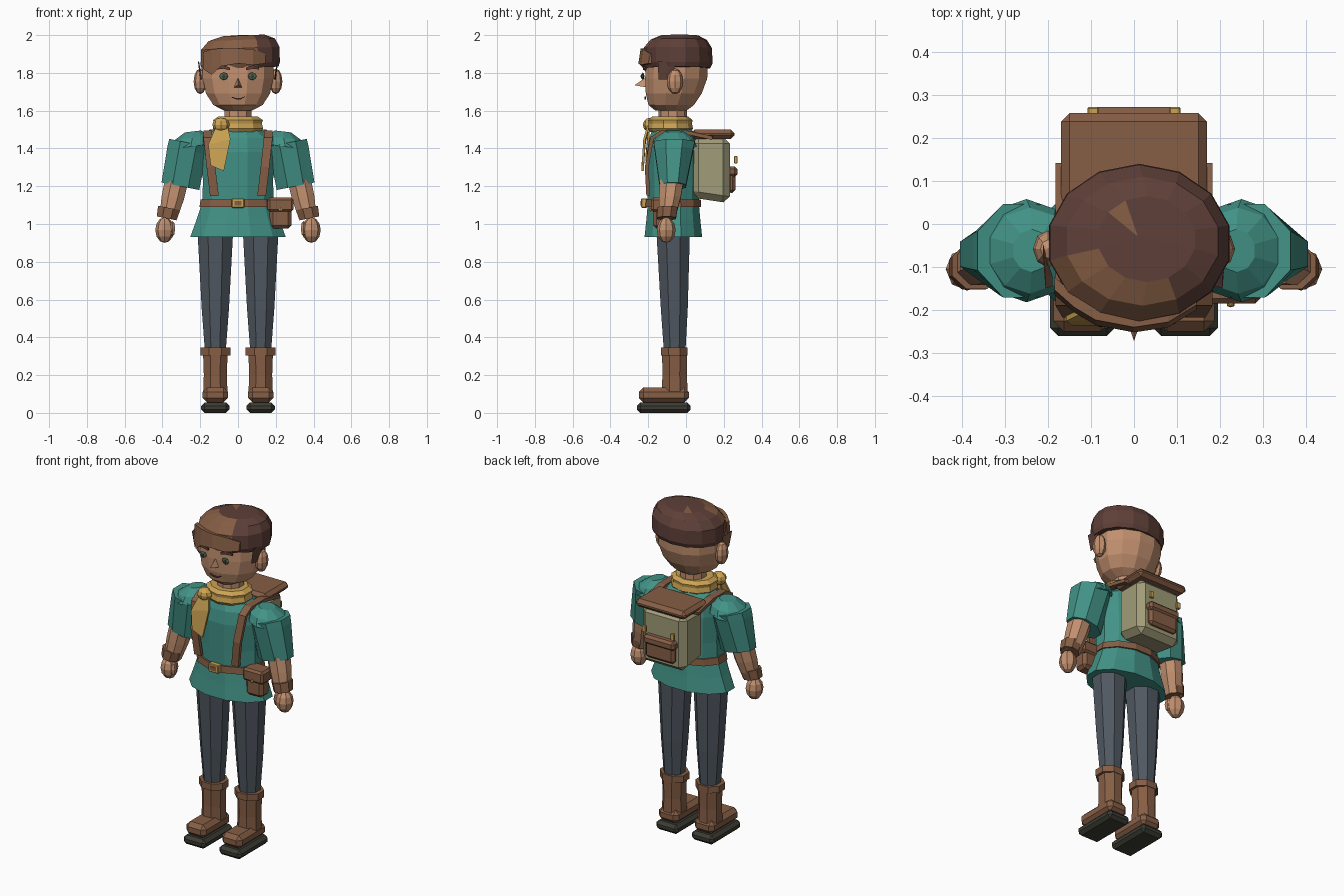
import bpy, bmesh, math
from mathutils import Vector

if "Cube" in bpy.data.objects:
    bpy.data.objects.remove(bpy.data.objects["Cube"])


def mat(name, r, g, b):
    m = bpy.data.materials.new(name)
    lin = lambda c: (c / 255 / 12.92) if c < 10 else ((c / 255 + 0.055) / 1.055) ** 2.4
    m.diffuse_color = (lin(r), lin(g), lin(b), 1)
    m.use_nodes = True
    m.node_tree.nodes["Principled BSDF"].inputs["Base Color"].default_value = m.diffuse_color
    return m


TEAL = mat("teal cloth", 66, 146, 134)
SKIN = mat("skin", 194, 144, 111)
LEATHER = mat("brown leather", 134, 94, 69)
HAIR = mat("dark hair", 94, 63, 56)
PANTS = mat("slate trousers", 80, 88, 97)
SOLE = mat("dark sole", 60, 60, 52)
GOLD = mat("mustard", 204, 164, 84)
KHAKI = mat("khaki canvas", 160, 156, 120)
EYE = mat("eye green", 74, 98, 80)


def finish(name, bm, *mats):
    bmesh.ops.recalc_face_normals(bm, faces=bm.faces)
    me = bpy.data.meshes.new(name)
    bm.to_mesh(me)
    bm.free()
    for m in mats:
        me.materials.append(m)
    ob = bpy.data.objects.new(name, me)
    bpy.context.collection.objects.link(ob)
    return ob


def loft(name, rings, n, m, tilt=0.0):
    """Stack of elliptical rings (x, y, z, rx, ry), bridged and capped."""
    bm = bmesh.new()
    loops = []
    for x, y, z, rx, ry in rings:
        loop = []
        for i in range(n):
            a = 2 * math.pi * (i + 0.5) / n
            dx = rx * math.cos(a)
            loop.append(bm.verts.new((x + dx, y + ry * math.sin(a), z + tilt * dx)))
        loops.append(loop)
    for lo, hi in zip(loops, loops[1:]):
        for i in range(n):
            j = (i + 1) % n
            bm.faces.new((lo[i], lo[j], hi[j], hi[i]))
    bm.faces.new(loops[0])
    bm.faces.new(loops[-1])
    return finish(name, bm, m)


def box(name, x, y, z, m, bevel=0.0):
    """Box from (min, max) ranges with chamfered edges."""
    bm = bmesh.new()
    bmesh.ops.create_cube(bm, size=1)
    for v in bm.verts:
        v.co = [(a + b) / 2 + c * (b - a) for (a, b), c in zip((x, y, z), v.co)]
    if bevel:
        bmesh.ops.bevel(bm, geom=bm.edges[:], offset=bevel, segments=1, affect='EDGES')
    return finish(name, bm, m)


def ball(name, c, r, m, u=8, v=6):
    bm = bmesh.new()
    bmesh.ops.create_uvsphere(bm, u_segments=u, v_segments=v, radius=1)
    for p in bm.verts:
        p.co = [c[i] + p.co[i] * r[i] for i in range(3)]
    return finish(name, bm, m)


def strap(name, path, width, thick, m):
    """Flat band following a path in depth and height, wide along x."""
    bm = bmesh.new()
    pts = [Vector(p) for p in path]
    rows = []
    for i, p in enumerate(pts):
        d = pts[min(i + 1, len(pts) - 1)] - pts[max(i - 1, 0)]
        nrm = Vector((0, -d.z, d.y)).normalized() * thick / 2
        w = Vector((width / 2, 0, 0))
        rows.append([bm.verts.new(p + o) for o in (w + nrm, nrm - w, -w - nrm, w - nrm)])
    for a, b in zip(rows, rows[1:]):
        for i in range(4):
            bm.faces.new((a[i], a[(i + 1) % 4], b[(i + 1) % 4], b[i]))
    bm.faces.new(rows[0])
    bm.faces.new(rows[-1])
    return finish(name, bm, m)


def sheet(name, upper, lower, thick, m):
    """Thin sheet between two polylines, thickened towards the back."""
    bm = bmesh.new()
    fr = [[bm.verts.new(p) for p in row] for row in (upper, lower)]
    bk = [[bm.verts.new((p[0], p[1] + thick, p[2])) for p in row] for row in (upper, lower)]
    n = len(upper)
    for i in range(n - 1):
        for a, b in ((fr[0], fr[1]), (bk[0], bk[1]), (fr[0], bk[0]), (fr[1], bk[1])):
            bm.faces.new((a[i], a[i + 1], b[i + 1], b[i]))
    for i in (0, n - 1):
        bm.faces.new((fr[0][i], fr[1][i], bk[1][i], bk[0][i]))
    return finish(name, bm, m)


# Legs, boots, arms and other paired parts
for s, side in ((-1, "left"), (1, "right")):
    X = 0.12 * s
    box(f"{side}_sole", (X - .075, X + .075), (-.26, .025), (0, .055), SOLE, .018)
    box(f"{side}_boot_foot", (X - .067, X + .067), (-.25, .015), (.055, .135), LEATHER, .024)
    loft(f"{side}_boot_shaft", [(X, -.06, .1, .07, .075), (X, -.06, .2, .066, .07),
                                (X, -.06, .31, .07, .072)], 8, LEATHER)
    loft(f"{side}_boot_cuff", [(X, -.062, .305, .086, .077), (X, -.062, .345, .086, .077)], 8, LEATHER)
    loft(f"{side}_trouser_leg", [(X, -.06, .33, .06, .062), (X, -.062, .55, .078, .077),
                                 (X, -.068, .96, .102, .096)], 8, PANTS)
    # Sleeve with domed shoulder, tilted hem
    loft(f"{side}_sleeve", [(.305 * s, -.07, 1.2, .108, .075), (.27 * s, -.064, 1.39, .112, .11),
                            (.262 * s, -.062, 1.43, .11, .118)], 8, TEAL, .2 * s)
    loft(f"{side}_shoulder", [(.25 * s, -.062, 1.41, .112, .12), (.242 * s, -.062, 1.455, .098, .1),
                              (.238 * s, -.062, 1.49, .045, .05)], 10, TEAL, -.12 * s)
    loft(f"{side}_forearm", [(.37 * s, -.1, 1.03, .05, .046), (.345 * s, -.085, 1.14, .064, .062),
                             (.325 * s, -.075, 1.23, .066, .068)], 8, SKIN, .15 * s)
    loft(f"{side}_bracer", [(.378 * s, -.103, 1.03, .056, .054), (.366 * s, -.098, 1.085, .062, .058)],
         8, LEATHER, .2 * s)
    ball(f"{side}_hand", (.388 * s, -.105, .968), (.05, .05, .068), SKIN)
    ball(f"{side}_thumb", (.348 * s, -.122, .975), (.018, .022, .042), SKIN, 6, 4)
    # Ears, eyes and brows
    ball(f"{side}_ear", (.2 * s, -.058, 1.755), (.035, .043, .068), SKIN)
    ball(f"{side}_eye", (.076 * s, -.228, 1.782), (.024, .008, .02), EYE, 8, 4)
    ball(f"{side}_pupil", (.076 * s, -.236, 1.782), (.01, .004, .012), SOLE, 6, 4)
    xs = [.043 * s, .078 * s, .11 * s]
    sheet(f"{side}_eyebrow", [(x, y, z) for x, y, z in zip(xs, (-.228, -.228, -.215), (1.828, 1.84, 1.83))],
          [(x, y, z) for x, y, z in zip(xs, (-.228, -.228, -.215), (1.814, 1.822, 1.818))], .009, HAIR)
    # Sideburn lock
    sheet(f"{side}_sideburn", [(.206 * s, -.15, 1.86), (.212 * s, -.07, 1.86)],
          [(.19 * s, -.145, 1.765), (.2 * s, -.115, 1.765)], .025, HAIR if s > 0 else LEATHER)
    # Backpack shoulder strap and toggle
    strap(f"{side}_shoulder_strap", [(.125 * s, -.2, 1.15), (.143 * s, -.208, 1.3), (.16 * s, -.18, 1.455),
                                     (.16 * s, -.13, 1.485), (.16 * s, 0, 1.485), (.16 * s, .14, 1.455)],
          .046, .02, LEATHER)
    box(f"{side}_pack_toggle", (.095 * s - .013, .095 * s + .013), (.255, .272), (1.32, 1.36), GOLD, .003)

# Tunic, belt and buckle
loft("tunic", [(0, -.067, .93, .262, .158), (0, -.067, 1.02, .228, .148), (0, -.067, 1.11, .197, .14),
               (0, -.067, 1.22, .192, .142), (0, -.067, 1.38, .2, .145), (0, -.067, 1.455, .195, .132),
               (0, -.075, 1.505, .12, .105)], 12, TEAL)
loft("belt", [(0, -.067, 1.09, .212, .153), (0, -.067, 1.13, .204, .15)], 12, LEATHER)
box("belt_buckle", (-.034, .034), (-.238, -.205), (1.086, 1.136), GOLD, .004)
box("buckle_center", (-.019, .019), (-.241, -.237), (1.099, 1.123), LEATHER)

# Belt pouch
box("pouch_body", (.168, .282), (-.175, -.09), (.975, 1.1), LEATHER, .018)
box("pouch_flap", (.157, .294), (-.185, -.08), (1.065, 1.14), LEATHER, .012)
ball("pouch_stud", (.225, -.188, 1.075), (.01, .006, .01), GOLD, 6, 4)

# Neck, scarf, knot and hanging tail
loft("neck", [(0, -.07, 1.5, .076, .076), (0, -.07, 1.65, .076, .076)], 10, SKIN)
loft("scarf_lower", [(0, -.083, 1.488, .125, .108), (0, -.083, 1.505, .14, .12),
                     (0, -.083, 1.535, .132, .114)], 10, GOLD)
loft("scarf_upper", [(0, -.083, 1.53, .132, .114), (0, -.083, 1.55, .138, .118),
                     (0, -.083, 1.568, .112, .096)], 10, GOLD)
ball("scarf_knot", (-.09, -.19, 1.525), (.046, .038, .038), GOLD)
tail_l = [(-.115, -.205, 1.52), (-.158, -.226, 1.42), (-.145, -.236, 1.31)]
tail_r = [(-.055, -.205, 1.52), (-.04, -.226, 1.45), (-.075, -.236, 1.28)]
sheet("scarf_tail", tail_l, tail_r, .012, GOLD)
sheet("scarf_short_tail", [(-.09, -.2, 1.51), (-.118, -.215, 1.36)],
      [(-.06, -.2, 1.51), (-.085, -.215, 1.33)], .01, GOLD)

# Head, nose and mouth
loft("head", [(0, -.08, 1.6, .075, .085), (0, -.078, 1.63, .135, .125), (0, -.065, 1.69, .175, .153),
              (0, -.052, 1.77, .194, .17), (0, -.048, 1.86, .194, .17), (0, -.048, 1.93, .17, .15)], 12, SKIN)
bm = bmesh.new()
nose = [bm.verts.new(p) for p in ((-.024, -.205, 1.722), (.024, -.205, 1.722), (0, -.205, 1.782), (0, -.272, 1.735))]
for f in ((0, 1, 2), (0, 1, 3), (1, 2, 3), (2, 0, 3)):
    bm.faces.new([nose[i] for i in f])
finish("nose", bm, SKIN)
mx = (-.035, -.01, .015, .036)
sheet("mouth", [(x, -.221, z) for x, z in zip(mx, (1.674, 1.667, 1.667, 1.676))],
      [(x, -.221, z) for x, z in zip(mx, (1.67, 1.66, 1.66, 1.672))], .009, HAIR)

# Hair cap, with light locks chosen by direction
hair = loft("hair", [(.012, -.044, 1.825, .208, .172), (.012, -.044, 1.85, .215, .184),
                     (.012, -.044, 1.93, .213, .182), (.02, -.04, 1.975, .18, .15),
                     (.03, -.035, 1.998, .115, .1), (.01, -.03, 2.0, .004, .004)], 14, HAIR, .04)
hair.data.materials.append(LEATHER)
for f in hair.data.polygons:
    c = f.center
    ang = math.degrees(math.atan2(c.y + .04, c.x - .012)) % 360
    inner = math.hypot(c.x - .012, c.y + .04) < .1
    if (inner and 115 < ang < 145) or (not inner and 190 < ang < 300 and c.z > 1.83):
        f.material_index = 1

# Swept fringe
fx = (-.185, -.14, -.09, 0, .08, .145)
fy = (-.165, -.205, -.235, -.252, -.24, -.2)
sheet("fringe", [(x, y + .012, z) for x, y, z in zip(fx, fy, (1.91, 1.925, 1.93, 1.93, 1.925, 1.9))],
      [(x, y, z) for x, y, z in zip(fx, fy, (1.82, 1.79, 1.835, 1.85, 1.842, 1.85))], .03, LEATHER)

# Backpack: canvas bag with sloping base, lid and pocket
pack = box("backpack_body", (-.148, .148), (.03, .232), (1.11, 1.46), KHAKI, .035)
for v in pack.data.vertices:
    if v.co.z < 1.2:
        v.co.z += .03 * (.23 - v.co.y) / .2
box("backpack_lid", (-.17, .17), (.025, .258), (1.45, 1.5), LEATHER, .02)
box("backpack_pocket", (-.098, .098), (.22, .262), (1.165, 1.28), LEATHER, .016)
box("pocket_flap", (-.105, .105), (.22, .272), (1.25, 1.305), LEATHER, .014)
